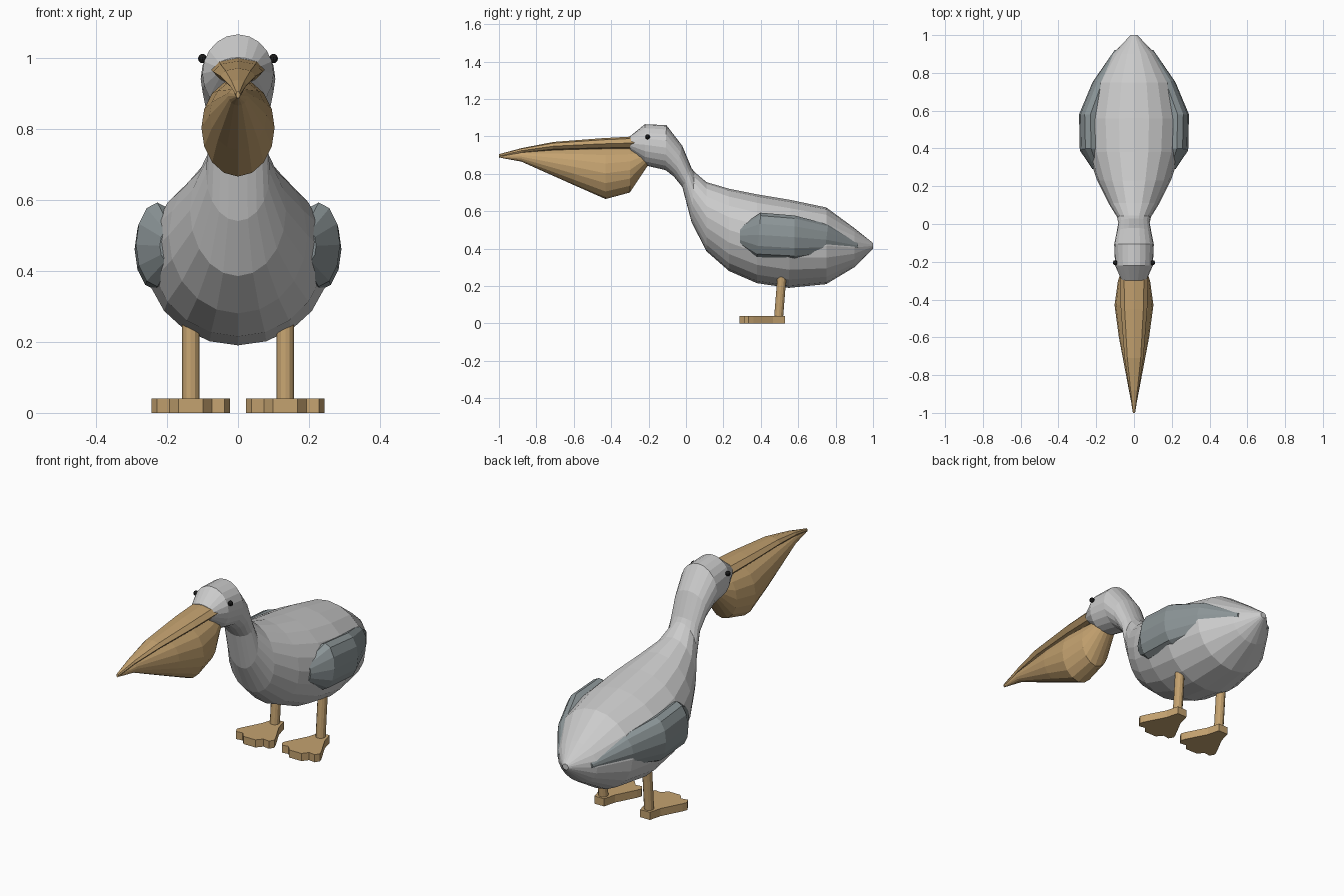
import bpy, bmesh, math
from mathutils import Vector

if "Cube" in bpy.data.objects:
    bpy.data.objects.remove(bpy.data.objects["Cube"])


def material(name, rgb):
    m = bpy.data.materials.new(name)
    m.diffuse_color = (*rgb, 1)
    m.use_nodes = True
    m.node_tree.nodes["Principled BSDF"].inputs["Base Color"].default_value = m.diffuse_color
    return m


TAN = material("tan", (0.55, 0.36, 0.16))
SLATE = material("slate", (0.26, 0.30, 0.31))
BLACK = material("black", (0.01, 0.01, 0.01))


def finish(name, bm, mat=None, mirror=False):
    bmesh.ops.recalc_face_normals(bm, faces=bm.faces)
    me = bpy.data.meshes.new(name)
    bm.to_mesh(me)
    bm.free()
    ob = bpy.data.objects.new(name, me)
    bpy.context.collection.objects.link(ob)
    if mat:
        me.materials.append(mat)
    if mirror:
        ob.modifiers.new("mirror", 'MIRROR')
    return ob


def loft(name, rings, sides, mat=None, mirror=False):
    """Rings: (top y, top z, bottom y, bottom z, half width, centre x)."""
    bm = bmesh.new()
    loops = []
    for ty, tz, by, bz, hw, cx in rings:
        c = Vector((cx, (ty + by) / 2, (tz + bz) / 2))
        h = Vector((0, (ty - by) / 2, (tz - bz) / 2))
        angles = [2 * math.pi * i / sides for i in range(sides)]
        loops.append([bm.verts.new(c + h * math.cos(a) + Vector((hw * math.sin(a), 0, 0)))
                      for a in angles])
    for a, b in zip(loops, loops[1:]):
        for i in range(sides):
            j = (i + 1) % sides
            bm.faces.new((a[i], a[j], b[j], b[i]))
    bm.faces.new(loops[0])
    bm.faces.new(loops[-1])
    return finish(name, bm, mat, mirror)


# Head, neck and body in one skin
loft("body", [
    (-.30, 1.00, -.30, .925, .065, 0), (-.22, 1.065, -.22, .845, .10, 0),
    (-.105, 1.06, -.11, .82, .105, 0), (-.02, .95, -.065, .785, .092, 0),
    (.03, .83, -.02, .73, .083, 0), (.045, .81, .03, .54, .09, 0),
    (.11, .755, .11, .385, .135, 0), (.23, .72, .23, .28, .195, 0),
    (.38, .69, .38, .215, .245, 0), (.56, .66, .55, .19, .257, 0),
    (.75, .62, .75, .21, .215, 0), (.90, .51, .90, .30, .115, 0),
    (1.0, .43, 1.0, .40, .017, 0)], 20)

# Wings
loft("wings", [
    (.29, .52, .29, .42, .03, .19), (.40, .592, .38, .355, .06, .227),
    (.58, .577, .58, .345, .06, .231), (.76, .53, .74, .365, .055, .165),
    (.92, .43, .92, .40, .02, .083)], 12, SLATE, True)

# Upper bill
loft("upper_bill", [
    (-.27, 1.0, -.27, .93, .075, 0), (-.45, .99, -.45, .93, .07, 0),
    (-.71, .97, -.71, .925, .05, 0), (-.88, .937, -.88, .91, .025, 0),
    (-1.0, .905, -1.0, .885, .006, 0)], 8, TAN)

# Throat pouch under the bill
loft("throat_pouch", [
    (-.20, .93, -.20, .85, .05, 0), (-.30, .94, -.30, .70, .085, 0),
    (-.43, .94, -.43, .665, .103, 0), (-.60, .935, -.60, .74, .08, 0),
    (-.88, .918, -.88, .865, .027, 0), (-.99, .90, -.99, .885, .006, 0)], 16, TAN)

# Eyes
bm = bmesh.new()
bmesh.ops.create_uvsphere(bm, u_segments=10, v_segments=8, radius=.013)
bmesh.ops.translate(bm, verts=bm.verts, vec=(.10, -.205, .997))
finish("eyes", bm, BLACK, True)

# Legs, leaning slightly back towards the top
bm = bmesh.new()
bmesh.ops.create_cone(bm, cap_ends=True, segments=12, radius1=.024, radius2=.024, depth=.25)
for v in bm.verts:
    v.co += Vector((.133, .505 + v.co.z * .08, .155))
finish("legs", bm, TAN, True)

# Webbed feet: outline extruded upward
half = [(.028, .53), (.045, .465), (.10, .36), (.11, .335), (.095, .31),
        (.06, .315), (.035, .285)]
outline = half + [(-x, y) for x, y in reversed(half)]
bm = bmesh.new()
base = bm.faces.new([bm.verts.new((x + .133, y, 0)) for x, y in outline])
top = bmesh.ops.extrude_face_region(bm, geom=[base], use_keep_orig=True)
bmesh.ops.translate(bm, vec=(0, 0, .04),
                    verts=[g for g in top["geom"] if isinstance(g, bmesh.types.BMVert)])
finish("feet", bm, TAN, True)
